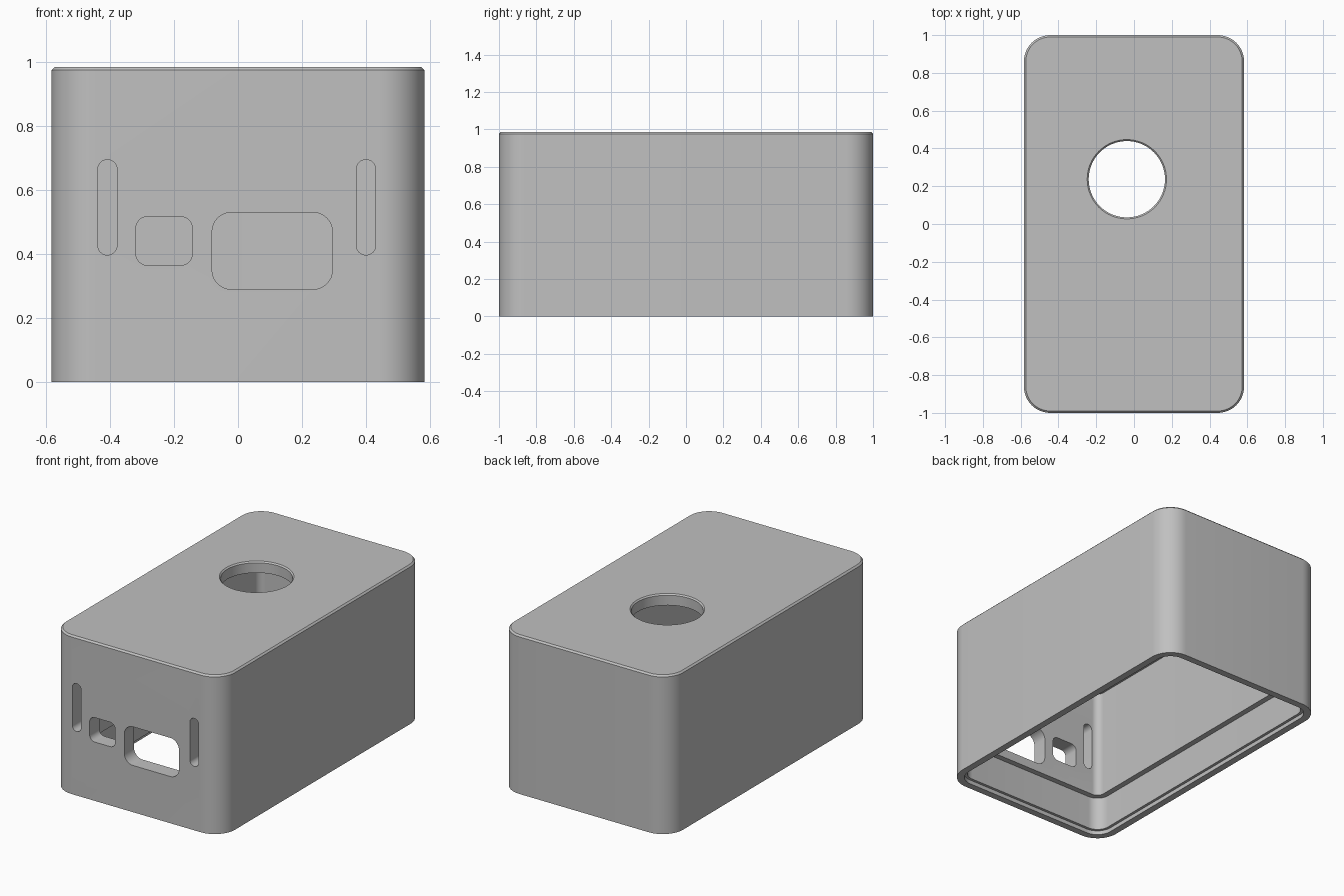
import bpy, bmesh, math

cube = bpy.data.objects.get("Cube")
if cube:
    bpy.data.objects.remove(cube, do_unlink=True)

HALF_X, HALF_Y, HEIGHT, RADIUS = 0.583, 1.0, 0.985, 0.14

grey = bpy.data.materials.new("matte_grey")
grey.use_nodes = True
color = (0.53, 0.53, 0.53, 1)
grey.diffuse_color = color
grey.node_tree.nodes["Principled BSDF"].inputs["Base Color"].default_value = color


def rounded_rect(hx, hy, r, steps=12):
    """Outline of a rounded rectangle, counter-clockwise."""
    pts = []
    for i, (sx, sy) in enumerate([(1, 1), (-1, 1), (-1, -1), (1, -1)]):
        for k in range(steps + 1):
            a = math.pi / 2 * (i + k / steps)
            pts.append((sx * (hx - r) + r * math.cos(a),
                        sy * (hy - r) + r * math.sin(a)))
    return pts


def loft(name, rings):
    """Closed solid skinned through a stack of equal-length rings."""
    bm = bmesh.new()
    loops = [[bm.verts.new(p) for p in ring] for ring in rings]
    n = len(loops[0])
    for a, b in zip(loops, loops[1:]):
        for i in range(n):
            j = (i + 1) % n
            bm.faces.new((a[i], a[j], b[j], b[i]))
    bm.faces.new(loops[0])
    bm.faces.new(loops[-1])
    bmesh.ops.recalc_face_normals(bm, faces=bm.faces)
    mesh = bpy.data.meshes.new(name)
    bm.to_mesh(mesh)
    bm.free()
    mesh.materials.append(grey)
    obj = bpy.data.objects.new(name, mesh)
    bpy.context.collection.objects.link(obj)
    return obj


def shell_ring(inset, z):
    return [(x, y, z) for x, y in
            rounded_rect(HALF_X - inset, HALF_Y - inset, RADIUS - inset)]


# Case: inside from the ceiling down over the lid ledge and rim, then up the outside
ROOF, WALL = 0.07, 0.095
profile = [(WALL, HEIGHT - ROOF), (WALL, 0.235), (0.06, 0.235), (0.06, 0.025),
           (0.043, 0.025), (0.043, 0), (0, 0), (0, HEIGHT - 0.01), (0.01, HEIGHT)]
case = loft("case", [shell_ring(inset, z) for inset, z in profile])

# Openings in the front wall: centre x, centre z, half width, half height, radius
openings = {
    "large_port": (0.107, 0.41, 0.188, 0.12, 0.06),
    "small_port": (-0.231, 0.441, 0.088, 0.076, 0.036),
    "right_slot": (-0.408, 0.546, 0.03, 0.149, 0.0299),
    "left_slot": (0.4, 0.546, 0.03, 0.149, 0.0299),
}
cutters = []
for name, (cx, cz, hw, hh, r) in openings.items():
    outline = rounded_rect(hw, hh, r, 8)
    cutters.append(loft(name + "_cutter", [[(cx + u, y, cz + v) for u, v in outline]
                                           for y in (-1.1, -0.8)]))

# Round opening in the roof with a small chamfer
CX, CY, R = -0.038, 0.237, 0.202
hole_profile = [(R, 0.8), (R, HEIGHT - 0.008), (R + 0.008, HEIGHT), (R + 0.008, 1.1)]
circle = [(math.cos(a), math.sin(a)) for a in (math.tau * i / 64 for i in range(64))]
cutters.append(loft("roof_hole_cutter", [[(CX + r * c, CY + r * s, z) for c, s in circle]
                                         for r, z in hole_profile]))

# Cut everything, then smooth the rounded corners
bpy.context.view_layer.objects.active = case
for cutter in cutters:
    mod = case.modifiers.new("cut", "BOOLEAN")
    mod.operation, mod.solver, mod.object = "DIFFERENCE", "EXACT", cutter
    bpy.ops.object.modifier_apply(modifier=mod.name)
    bpy.data.objects.remove(cutter, do_unlink=True)

bpy.ops.object.select_all(action="DESELECT")
case.select_set(True)
bpy.ops.object.shade_smooth_by_angle(angle=math.radians(30))
